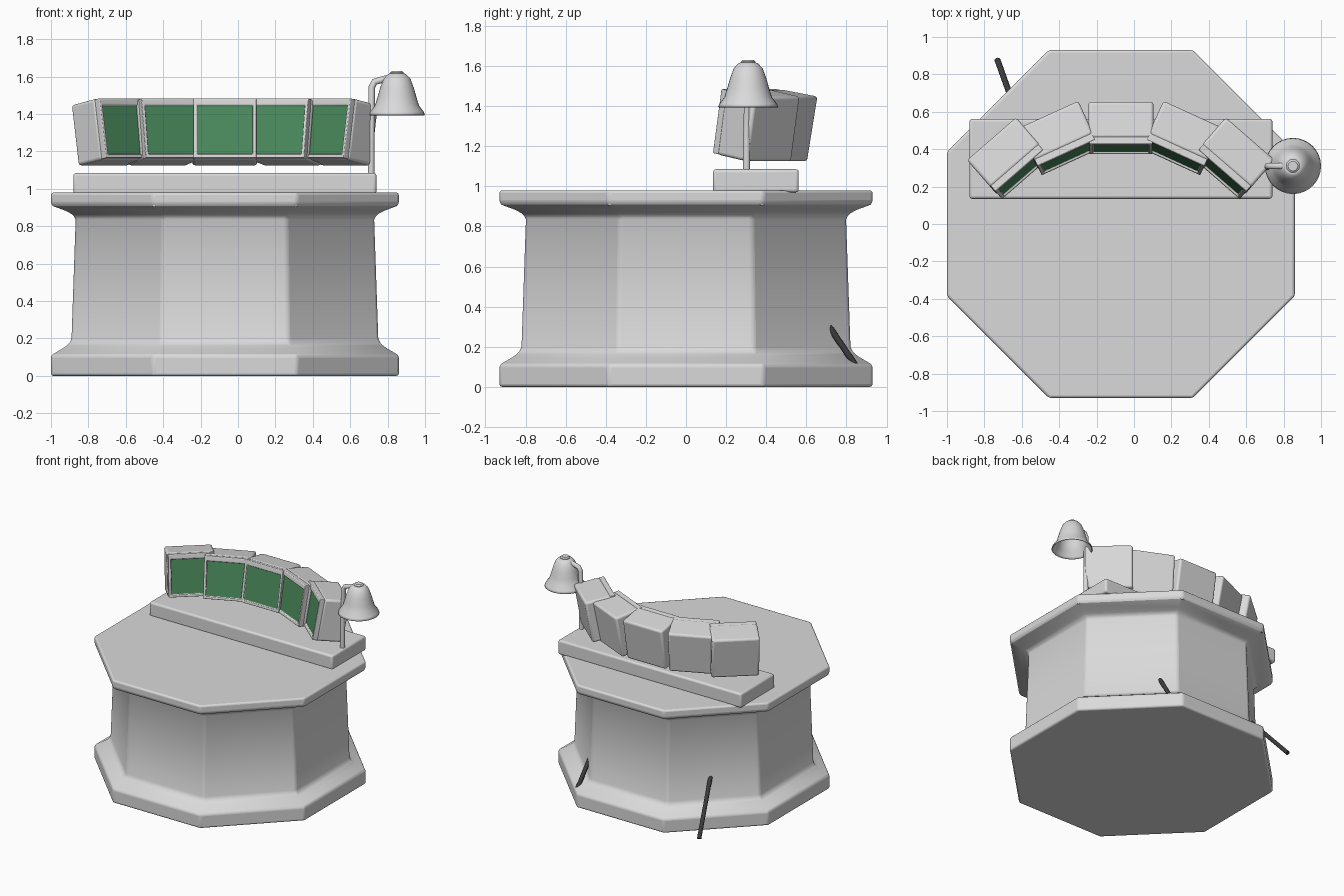
import bpy, bmesh, math
from mathutils import Matrix, Vector

if "Cube" in bpy.data.objects:
    bpy.data.objects.remove(bpy.data.objects["Cube"])

CX = -0.07  # desk centre line


def material(name, rgb):
    m = bpy.data.materials.new(name)
    m.diffuse_color = (*rgb, 1)
    m.use_nodes = True
    m.node_tree.nodes["Principled BSDF"].inputs["Base Color"].default_value = m.diffuse_color
    return m


GREY = material("light_grey", (0.7, 0.7, 0.7))
GREEN = material("screen_green", (0.07, 0.26, 0.11))
DARK = material("dark_rod", (0.045, 0.045, 0.045))


def finish(bm, name, mats, bevel=0, matrix=None):
    bmesh.ops.recalc_face_normals(bm, faces=bm.faces[:])
    me = bpy.data.meshes.new(name)
    bm.to_mesh(me)
    bm.free()
    ob = bpy.data.objects.new(name, me)
    bpy.context.collection.objects.link(ob)
    for m in mats:
        me.materials.append(m)
    if matrix:
        ob.matrix_world = matrix
    if bevel:
        b = ob.modifiers.new("bevel", 'BEVEL')
        b.width, b.segments, b.limit_method = bevel, 3, 'ANGLE'
        b.angle_limit = math.radians(30)
    bpy.ops.object.select_all(action='DESELECT')
    ob.select_set(True)
    bpy.context.view_layer.objects.active = ob
    bpy.ops.object.shade_smooth_by_angle(angle=math.radians(35))
    return ob


def box(lo, hi):
    bm = bmesh.new()
    lo, hi = Vector(lo), Vector(hi)
    size = hi - lo
    bmesh.ops.create_cube(bm, size=1, matrix=Matrix.Translation((lo + hi) / 2)
                          @ Matrix.Diagonal((*size, 1)))
    return bm


def lathe(profile, sides, centre, offset=0.0, caps=True):
    """Stack rings of (radius, z) points."""
    bm = bmesh.new()
    rings = [[bm.verts.new((centre[0] + r * math.cos(offset + i * math.tau / sides),
                            centre[1] + r * math.sin(offset + i * math.tau / sides), z))
              for i in range(sides)] for r, z in profile]
    for a, b in zip(rings, rings[1:]):
        for i in range(sides):
            j = (i + 1) % sides
            bm.faces.new((a[i], a[j], b[j], b[i]))
    if caps:
        bm.faces.new(rings[0])
        bm.faces.new(rings[-1])
    return bm


def tube(name, points, radius, mat):
    cu = bpy.data.curves.new(name, 'CURVE')
    cu.dimensions = '3D'
    cu.bevel_depth, cu.bevel_resolution, cu.use_fill_caps = radius, 3, True
    sp = cu.splines.new('POLY')
    sp.points.add(len(points) - 1)
    for p, co in zip(sp.points, points):
        p.co = (*co, 1)
        cu.materials.append(mat) if not cu.materials else None
    ob = bpy.data.objects.new(name, cu)
    bpy.context.collection.objects.link(ob)
    return ob


# octagonal desk: apothem, height profile
desk = [(.93, 0), (.93, .11), (.865, .148), (.832, .172), (.82, .20),
        (.798, .835), (.81, .86), (.85, .882), (.92, .908), (.93, .918), (.93, .98)]
k = 1 / math.cos(math.pi / 8)
finish(lathe([(r * k, z) for r, z in desk], 8, (CX, 0), math.pi / 8), "desk", [GREY], 0.014)

# raised shelf under the monitors
finish(box((CX - .81, .135, .97), (CX + .81, .562, 1.085)), "shelf", [GREY], 0.015)


# one monitor: case, frame and recessed screen
def monitor(name, x, y, yaw):
    yaw = math.radians(yaw)
    mat = (Matrix.Translation((x, y, 0)) @ Matrix.Rotation(-yaw, 4, 'Z')
           @ Matrix.Translation((0, -.03, 1.32)) @ Matrix.Rotation(math.radians(-10), 4, 'X'))
    finish(box((-.174, .002, -.165), (.174, .2, .165)), name + "_case", [GREY], 0.016, mat)
    bm = box((-.169, -.03, -.162), (.169, .01, .162))
    bm.normal_update()
    front = min(bm.faces, key=lambda f: f.normal.y)
    bmesh.ops.inset_region(bm, faces=[front], thickness=0.027)
    for v in front.verts:
        if v.co.z > 0:
            v.co.z -= 0.018
    ring = bmesh.ops.inset_region(bm, faces=[front], thickness=0.003)
    for v in front.verts:
        v.co.y += 0.012
    front.material_index = 1
    finish(bm, name + "_frame", [GREY, GREEN], 0.005, mat)


monitor("centre_monitor", CX, .46, 0)
for side, s in (("left", -1), ("right", 1)):
    monitor(side + "_inner_monitor", CX + s * .306, .41, s * 24.5)
    monitor(side + "_outer_monitor", CX + s * .565, .31, s * 41)

# desk lamp: hollow bell shade, cap ring and bent arm
LX, LY = .85, .31
shade = [(.15, 1.395), (.143, 1.412), (.118, 1.445), (.104, 1.49),
         (.09, 1.54), (.072, 1.588), (.05, 1.612), (.03, 1.62)]
ob = finish(lathe(shade, 32, (LX, LY), caps=False), "lamp_shade", [GREY])
sol = ob.modifiers.new("thickness", 'SOLIDIFY')
sol.thickness, sol.offset = 0.006, -1
finish(lathe([(.036, 1.59), (.036, 1.622), (.026, 1.63), (.018, 1.63)], 20, (LX, LY)),
       "lamp_cap", [GREY])
tube("lamp_arm", [(.712, .302, 1.07), (.712, .302, 1.25), (.716, .31, 1.545),
                  (.73, .31, 1.572), (.775, .31, 1.585), (LX, LY, 1.60)], .018, GREY)

# dark rods poking out of the back of the desk
tube("left_rod", [(-.73, .877, .012), (-.60, .515, .445)], .016, DARK)
tube("right_rod", [(.368, .85, .10), (.345, .66, .38)], .016, DARK)
